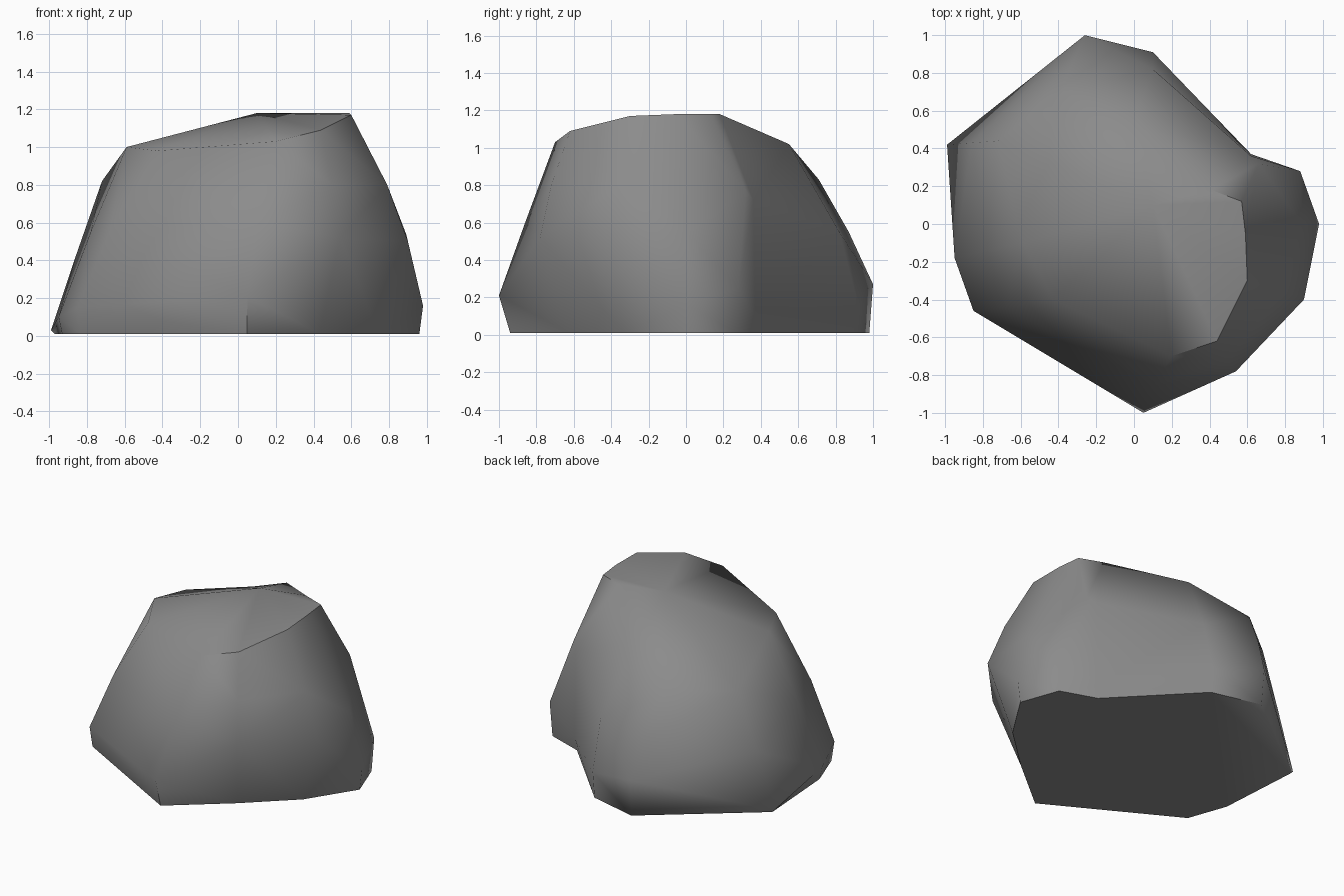
import bpy
import bmesh
from math import radians

cube = bpy.data.objects.get("Cube")
if cube:
    bpy.data.objects.remove(cube, do_unlink=True)

# One flat stone colour
stone = bpy.data.materials.new("stone_grey")
stone.use_nodes = True
grey = (0.26, 0.26, 0.26, 1)
stone.diffuse_color = grey
shader = next(n for n in stone.node_tree.nodes if n.type == "BSDF_PRINCIPLED")
shader.inputs["Base Color"].default_value = grey
shader.inputs["Roughness"].default_value = 0.9

# Columns around the boulder: widest point, waist point, shoulder point
columns = [
    [(.98, 0, .16), (.89, 0, .54), (.59, -.05, 1.18)],
    [(.88, .28, .25), (.66, .32, .77), (.57, .12, 1.18)],
    [(.62, .37, .1), (.62, .36, .72), (.41, .18, 1.18)],
    [(.1, .91, .2), (.1, .82, .55), (0, .55, 1.02)],
    [(-.26, 1, .27), (-.32, .87, .55), (-.38, .71, .83)],
    [(-.99, .42, .03), (-.86, .43, .42), (-.72, .44, .82)],
    [(-.95, -.18, .1), (-.78, -.14, .55), (-.59, -.1, 1)],
    [(-.85, -.46, .15), (-.68, -.44, .55), (-.43, -.4, .98)],
    [(.05, -1, .21), (.1, -.86, .6), (.2, -.7, 1.03)],
    [(.54, -.78, .52), (.5, -.72, .8), (.44, -.62, 1.09)],
    [(.9, -.4, .5), (.79, -.36, .8), (.6, -.3, 1.17)],
]
summit = (.1, .1, 1.18)
# How far the foot is tucked under, where it differs from the usual amount
tucked = {8: .94, 9: .8, 10: .83}


def foot(index, widest):
    scale = tucked.get(index, .98)
    return (widest[0] * scale, widest[1] * scale, .01)


# Loft the columns into the sides of the boulder
bm = bmesh.new()
rows = []
for i, column in enumerate(columns):
    rows.append([bm.verts.new(p) for p in [foot(i, column[0]), *column]])

# Fan the top out from the summit
peak = bm.verts.new(summit)
for i, row in enumerate(rows):
    after = rows[(i + 1) % len(rows)]
    for a, b, c, d in zip(row, after, after[1:], row[1:]):
        bm.faces.new((a, b, c, d))
    bm.faces.new((row[-1], after[-1], peak))

# Close the underside
bm.faces.new([row[0] for row in reversed(rows)])
bmesh.ops.triangulate(bm, faces=bm.faces[:], quad_method="SHORT_EDGE")
bmesh.ops.recalc_face_normals(bm, faces=bm.faces[:])

mesh = bpy.data.meshes.new("boulder")
bm.to_mesh(mesh)
bm.free()
mesh.materials.append(stone)
boulder = bpy.data.objects.new("boulder", mesh)
bpy.context.collection.objects.link(boulder)

# Worn, smooth faces with a crisp edge at the foot
bpy.ops.object.select_all(action="DESELECT")
boulder.select_set(True)
bpy.context.view_layer.objects.active = boulder
bpy.ops.object.shade_smooth_by_angle(angle=radians(60))
